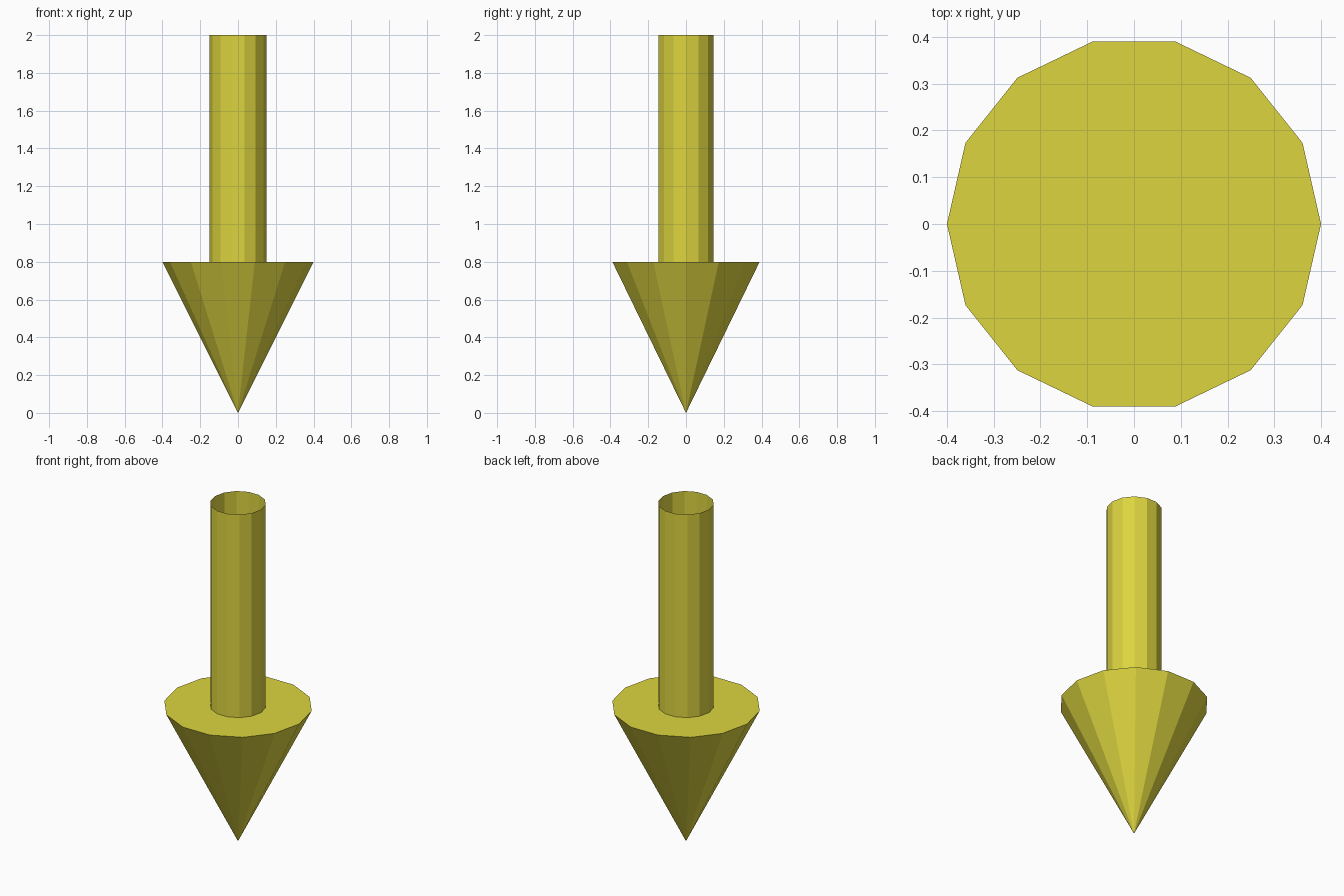
import bpy, bmesh
from math import cos, sin, tau

if "Cube" in bpy.data.objects:
    bpy.data.objects.remove(bpy.data.objects["Cube"])

SIDES = 14

yellow = bpy.data.materials.new("yellow")
yellow.diffuse_color = (0.72, 0.66, 0.05, 1)
yellow.use_nodes = True
yellow.node_tree.nodes["Principled BSDF"].inputs["Base Color"].default_value = yellow.diffuse_color


def ring(bm, radius, z):
    return [bm.verts.new((radius * cos(tau * i / SIDES), radius * sin(tau * i / SIDES), z))
            for i in range(SIDES)]


def finish(name, bm):
    mesh = bpy.data.meshes.new(name)
    bm.to_mesh(mesh)
    bm.free()
    mesh.materials.append(yellow)
    obj = bpy.data.objects.new(name, mesh)
    bpy.context.collection.objects.link(obj)


# Arrow head: downward cone with a closed flat top
bm = bmesh.new()
rim = ring(bm, 0.4, 0.8)
tip = bm.verts.new((0, 0, 0))
bm.faces.new(rim)
for i in range(SIDES):
    bm.faces.new((rim[i], tip, rim[(i + 1) % SIDES]))
finish("arrow_head", bm)

# Shaft: thin tube, open at the top
bm = bmesh.new()
low, high = ring(bm, 0.15, 0.8), ring(bm, 0.15, 2.0)
for i in range(SIDES):
    j = (i + 1) % SIDES
    bm.faces.new((low[i], low[j], high[j], high[i]))
finish("shaft", bm)
